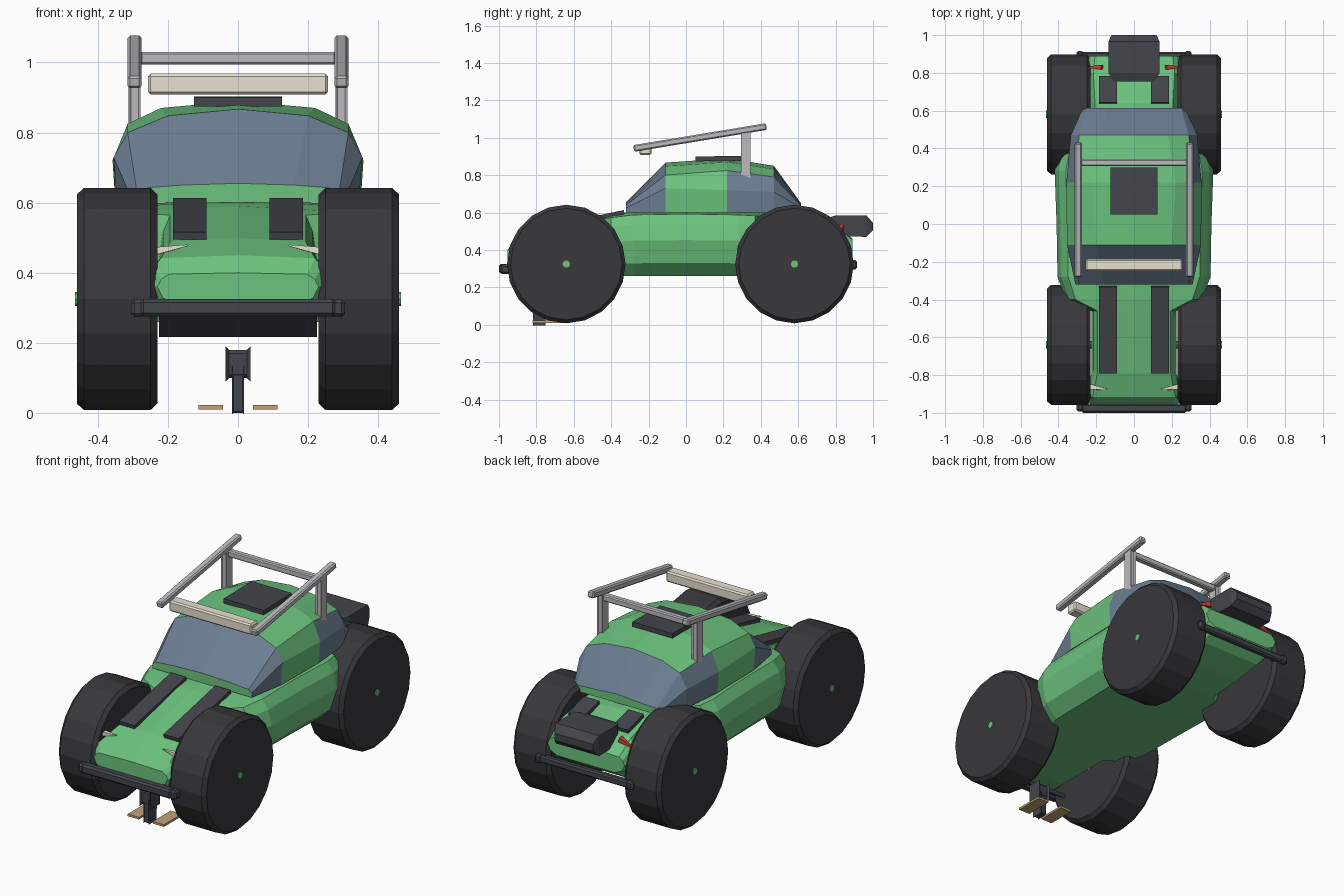
import bpy, bmesh, math
from mathutils import Vector, Matrix

if "Cube" in bpy.data.objects:
    bpy.data.objects.remove(bpy.data.objects["Cube"])


def material(name, r, g, b):
    m = bpy.data.materials.new(name)
    m.diffuse_color = (r, g, b, 1)
    m.use_nodes = True
    m.node_tree.nodes["Principled BSDF"].inputs["Base Color"].default_value = m.diffuse_color
    return m


GREEN = material("green_paint", 0.15, 0.55, 0.21)
GLASS = material("blue_glass", 0.15, 0.21, 0.29)
RUBBER = material("dark_rubber", 0.04, 0.04, 0.045)
DARK = material("dark_metal", 0.055, 0.06, 0.07)
STEEL = material("light_steel", 0.5, 0.5, 0.52)
CREAM = material("cream_lamp", 0.8, 0.75, 0.62)
RED = material("red_lamp", 0.7, 0.05, 0.04)
TAN = material("tan_wood", 0.55, 0.36, 0.18)


def finish(bm, name, *mats):
    bmesh.ops.recalc_face_normals(bm, faces=bm.faces)
    me = bpy.data.meshes.new(name)
    bm.to_mesh(me)
    bm.free()
    for m in mats:
        me.materials.append(m)
    ob = bpy.data.objects.new(name, me)
    bpy.context.collection.objects.link(ob)
    return ob


def rod(name, p, q, w, h, mat, bevel=0.0, taper=1.0):
    """Rectangular bar from p to q; taper scales the far end."""
    p, q = Vector(p), Vector(q)
    d = q - p
    up = Vector((0, 0, 1)) if abs(d.normalized().z) < 0.9 else Vector((0, 1, 0))
    side = d.cross(up).normalized()
    up = side.cross(d).normalized()
    bm = bmesh.new()
    bmesh.ops.create_cube(bm, size=1)
    for v in bm.verts:
        x, y, z = v.co
        s = taper if y > 0 else 1
        v.co = p + d * (y + 0.5) + side * x * w * s + up * z * h * s
    if bevel:
        bmesh.ops.bevel(bm, geom=bm.edges[:], offset=bevel, segments=1, affect='EDGES')
    return finish(bm, name, mat)


def loft(name, sections, mats, pick=None):
    """Skin mirrored half sections (bottom centre to top centre)."""
    bm = bmesh.new()
    rings = []
    for sec in sections:
        full = sec + [(-x, y, z) for x, y, z in sec[-2:0:-1]]
        rings.append([bm.verts.new(c) for c in full])
    n = len(rings[0])
    for i, (a, b) in enumerate(zip(rings, rings[1:])):
        for j in range(n):
            k = (j + 1) % n
            f = bm.faces.new((a[j], a[k], b[k], b[j]))
            if pick:
                f.material_index = pick(i, min(j, n - 1 - j))
    bm.faces.new(rings[0])
    bm.faces.new(rings[-1])
    return finish(bm, name, *mats)


# Body hull: y, half width, bottom, top; waisted at the wheels
stations = [(-.955, .23, .31, .40), (-.915, .255, .28, .45), (-.79, .225, .26, .50),
            (-.46, .225, .26, .58), (-.40, .36, .26, .59), (-.28, .405, .26, .605),
            (0, .41, .26, .61), (.28, .42, .26, .605), (.37, .40, .26, .60),
            (.43, .25, .26, .60), (.64, .24, .27, .585), (.80, .25, .30, .54),
            (.89, .24, .36, .46)]
shape = [(0, 0), (.75, 0), (.93, .2), (1, .55), (.95, .8), (.86, .95), (0, 1)]
loft("body", [[(w * fx, y, b + (t - b) * fz) for fx, fz in shape]
              for y, w, b, t in stations], [GREEN])

# Cabin: glass ends, painted roof and doors
cabin = [(-.32, [(0, .60), (.31, .60), (.31, .625), (.29, .64), (.16, .65), (0, .655)]),
         (-.11, [(0, .60), (.345, .60), (.355, .73), (.315, .80), (.20, .848), (0, .867)]),
         (.22, [(0, .60), (.35, .60), (.358, .72), (.315, .825), (.22, .87), (0, .89)]),
         (.47, [(0, .60), (.33, .60), (.335, .71), (.29, .79), (.18, .832), (0, .85)]),
         (.615, [(0, .60), (.27, .60), (.27, .625), (.25, .635), (.14, .64), (0, .65)])]


def cabin_colour(i, j):
    if j == 0 or i in (0, 3):
        return 1
    if i == 1:
        return 0
    return 1 if j <= 2 else 0


loft("cabin", [[(x, y, z) for x, z in pts] for y, pts in cabin],
     [GREEN, GLASS], cabin_colour)


# Wheels: lathe a faceted tyre profile about x
def wheel(name, cx, cy, cz=.325):
    bm = bmesh.new()
    prof = [(-.115, 0), (-.115, .298), (-.095, .317), (.095, .317), (.115, .298), (.115, 0)]
    vs = [bm.verts.new((x, 0, r)) for x, r in prof]
    es = [bm.edges.new(e) for e in zip(vs, vs[1:])]
    bmesh.ops.spin(bm, geom=vs + es, cent=(0, 0, 0), axis=(1, 0, 0),
                   angle=math.tau, steps=20)
    bmesh.ops.remove_doubles(bm, verts=bm.verts, dist=1e-4)
    finish(bm, name, RUBBER).location = (cx, cy, cz)
    # Hub button
    bm = bmesh.new()
    bmesh.ops.create_cone(bm, cap_ends=True, segments=8, radius1=.02, radius2=.02, depth=.24,
                          matrix=Matrix.Rotation(math.pi / 2, 4, 'Y'))
    finish(bm, name + "_hub", GREEN).location = (cx, cy, cz)


for s, side in ((-1, "left"), (1, "right")):
    wheel("front_wheel_" + side, s * .345, -.64)
    wheel("rear_wheel_" + side, s * .345, .58)

    # Bonnet and tail stripes
    rod("bonnet_stripe_" + side, (s * .138, -.79, .505), (s * .138, -.33, .603), .095, .022, DARK)
    rod("tail_stripe_" + side, (s * .138, .64, .588), (s * .138, .78, .55), .095, .022, DARK)

    # Lamps
    rod("headlamp_" + side, (s * .235, -.862, .462), (s * .145, -.875, .478), .03, .022, CREAM, 0, .2)
    rod("tail_lamp_" + side, (s * .17, .83, .525), (s * .24, .83, .50), .025, .03, RED, 0, .3)

    # Roof rack rails and posts
    rod("rack_rail_" + side, (s * .295, -.28, .943), (s * .295, .43, 1.06), .04, .036, STEEL, .007)
    rod("rack_post_" + side, (s * .295, .32, .74), (s * .295, .32, 1.03), .034, .04, STEEL, .006)

    # Ground planks
    rod("plank_" + side, (s * .078, -.82, .016), (s * .078, -.66, .016), .07, .012, TAN)

    # Bumper end knobs
    rod("front_bumper_end_" + side, (s * .265, -.968, .298), (s * .305, -.968, .298), .05, .05, DARK, .01)
    rod("rear_bumper_end_" + side, (s * .265, .892, .322), (s * .305, .892, .322), .046, .05, DARK, .01)

# Rack crossbar and light bar
rod("rack_crossbar", (-.28, .325, 1.012), (.28, .325, 1.012), .036, .036, STEEL, .006)
rod("light_bar", (-.257, -.217, .938), (.257, -.217, .938), .065, .06, CREAM, .008)

# Roof hatch
rod("roof_hatch", (0, .05, .887), (0, .30, .89), .25, .026, DARK)

# Bumpers and front skid plate
rod("front_bumper", (-.28, -.975, .30), (.28, -.975, .30), .05, .05, DARK, .01)
rod("rear_bumper", (-.28, .892, .322), (.28, .892, .322), .036, .04, DARK, .008)
rod("skid_plate", (0, -.93, .285), (0, -.84, .225), .45, .02, DARK)

# Rear box with pointed back
box = [(.755, .105, .49, .57), (.80, .135, .475, .585), (.965, .135, .47, .585), (1.0, .12, .505, .545)]
loft("rear_box", [[(0, y, b), (w, y, b), (w, y, t), (0, y, t)] for y, w, b, t in box], [DARK])

# Front post with wider head
rod("front_post", (0, -.785, 0), (0, -.785, .13), .034, .06, DARK, .004)
rod("front_post_head", (0, -.785, .10), (0, -.785, .18), .07, .065, DARK, .01)
